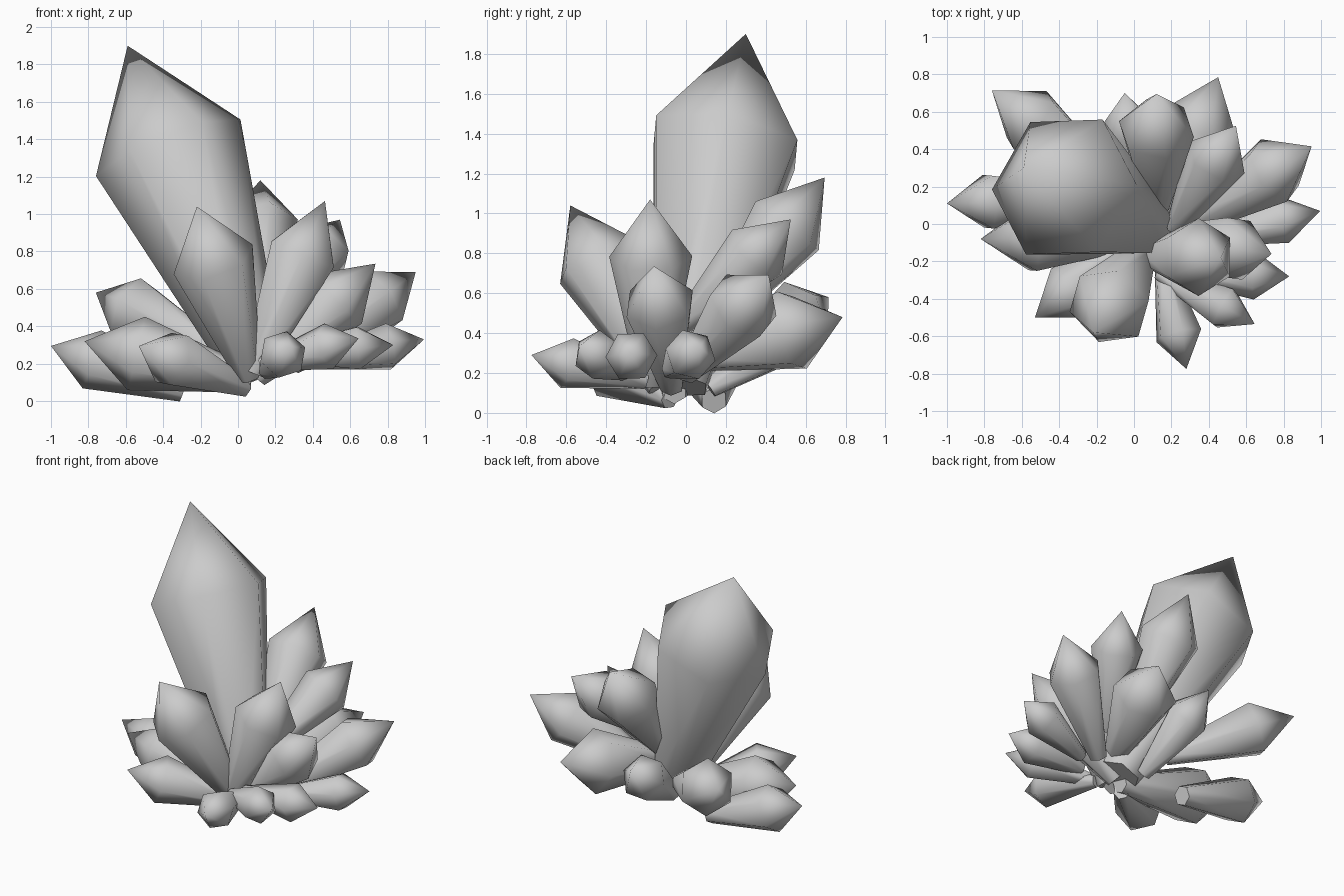
import bpy, bmesh, math
from mathutils import Vector, Matrix

cube = bpy.data.objects.get("Cube")
if cube:
    bpy.data.objects.remove(cube, do_unlink=True)

# Single stone colour
stone = bpy.data.materials.new("grey_stone")
stone.use_nodes = True
GREY = (0.6, 0.6, 0.6, 1)
stone.diffuse_color = GREY
bsdf = next(n for n in stone.node_tree.nodes if n.type == 'BSDF_PRINCIPLED')
bsdf.inputs["Base Color"].default_value = GREY
bsdf.inputs["Roughness"].default_value = 0.6


def crystal(name, base, tip, radius, roll=0, taper=0.33, shoulder=0.69):
    """Six-sided crystal: narrow foot, wide shoulder, pointed tip."""
    base, tip = Vector(base), Vector(tip)
    axis = tip - base
    length = axis.length
    turn = Vector((0, 0, 1)).rotation_difference(axis).to_matrix().to_4x4()
    bm = bmesh.new()

    def ring(r, z):
        return [bm.verts.new((r * math.cos(k * math.pi / 3), r * math.sin(k * math.pi / 3), z))
                for k in range(6)]

    foot = ring(radius * taper, 0)
    wide = ring(radius, length * shoulder)
    apex = bm.verts.new((0, 0, length))
    for k in range(6):
        j = (k + 1) % 6
        bm.faces.new((foot[k], foot[j], wide[j], wide[k])).smooth = True
        bm.faces.new((wide[k], wide[j], apex)).smooth = True
    bm.faces.new(foot[::-1])
    bm.transform(Matrix.Translation(base) @ turn @ Matrix.Rotation(math.radians(roll), 4, 'Z'))
    mesh = bpy.data.meshes.new(name)
    bm.to_mesh(mesh)
    bm.free()
    mesh.materials.append(stone)
    obj = bpy.data.objects.new(name, mesh)
    bpy.context.collection.objects.link(obj)


# Tall upright crystals
crystal("main_crystal", (0.11, -0.03, 0.14), (-0.59, 0.3, 1.9), 0.415, taper=0.36)
crystal("front_tall_crystal", (0.06, -0.13, 0.13), (-0.22, -0.58, 1.04), 0.227, 12, taper=0.3)
crystal("left_tall_crystal", (0.08, -0.17, 0.15), (0.465, -0.18, 1.07), 0.208, 90)
crystal("back_tall_crystal", (0.12, 0.09, 0.4), (0.12, 0.695, 1.18), 0.207, -15)
crystal("back_left_tall_crystal", (0.22, -0.02, 0.44), (0.545, 0.525, 0.97), 0.17, -30)

# Slanted crystals on the left and back
crystal("left_mid_crystal", (0.1, -0.07, 0.13), (0.735, -0.16, 0.735), 0.183, 112)
crystal("left_back_crystal", (0.3, 0.0, 0.2), (0.95, 0.415, 0.69), 0.187, 104)
crystal("back_left_crystal", (0.14, -0.03, 0.27), (0.45, 0.785, 0.48), 0.215, 92)
crystal("back_crystal", (0.02, 0.12, 0.12), (-0.05, 0.7, 0.52), 0.155)
crystal("back_right_crystal", (-0.1, 0.2, 0.26), (-0.76, 0.715, 0.58), 0.19, 14)

# Low crystals on the right
crystal("right_back_low_crystal", (-0.29, 0.14, 0.063), (-1.0, 0.11, 0.295), 0.163, taper=0.42)
crystal("right_low_crystal", (0.07, -0.06, 0.11), (-0.82, -0.08, 0.32), 0.202)
crystal("right_front_low_crystal", (0.04, -0.08, 0.07), (-0.53, -0.5, 0.295), 0.16)

# Small low crystals fanning from the front to the left
fan = [((0.15, -0.2, 0.16), (0.28, -0.775, 0.29), 0.13),
       ((0.13, -0.26, 0.2), (0.645, -0.535, 0.335), 0.125),
       ((0.23, -0.26, 0.25), (0.83, -0.28, 0.3), 0.13),
       ((0.38, -0.08, 0.21), (0.995, 0.07, 0.33), 0.13)]
for i, (base, tip, radius) in enumerate(fan):
    crystal(f"small_crystal_{i + 1}", base, tip, radius, 90)
